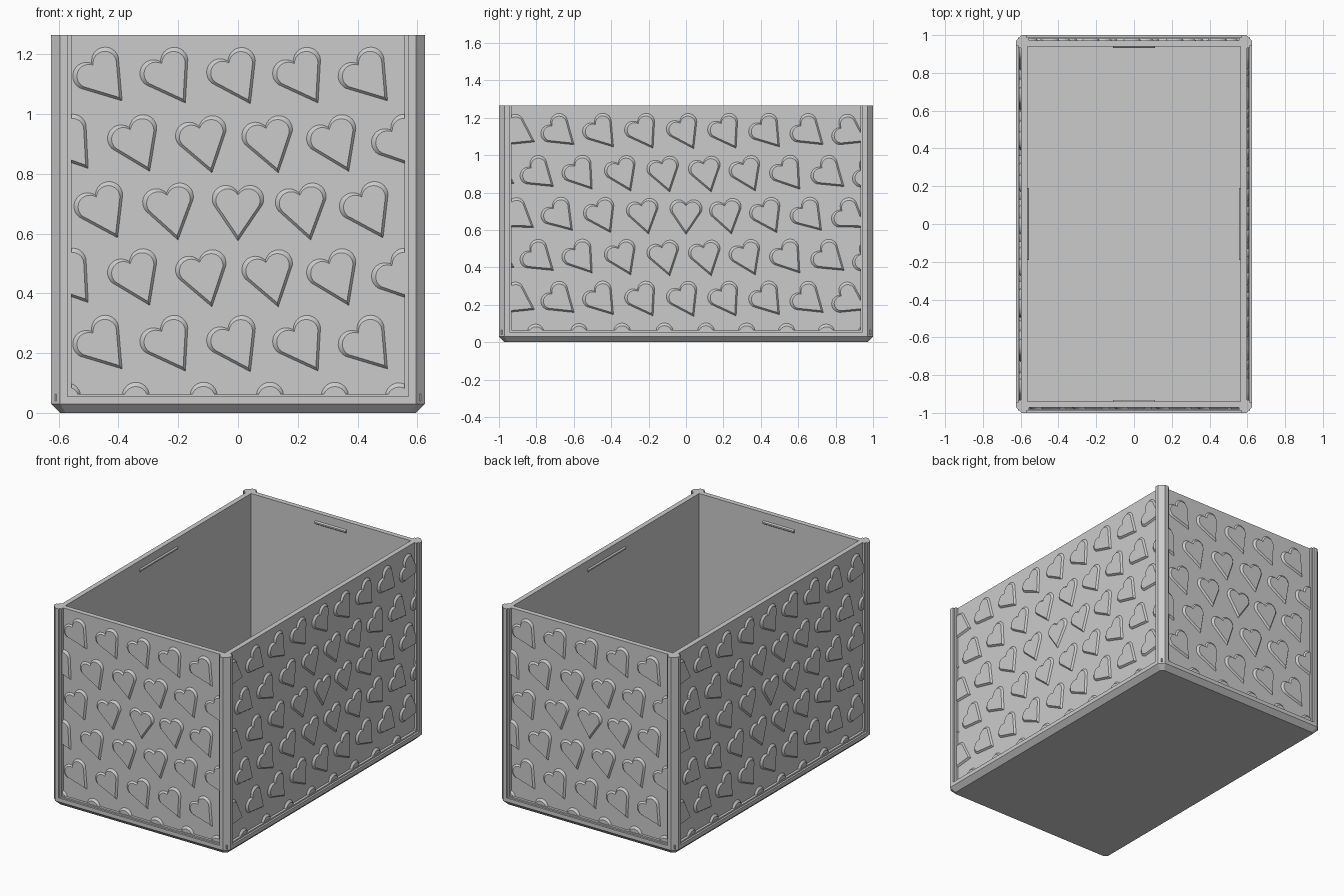
import bpy, bmesh, math
from mathutils import Vector, Matrix

cube = bpy.data.objects.get("Cube")
if cube:
    bpy.data.objects.remove(cube)

HX, HY, TOP = 0.625, 1.0, 1.265       # half width, half depth, height
CHAMFER, STEP, PANEL, INNER = 0.03, 0.012, 0.028, 0.06
PITCH, MID = 0.222, 0.665             # heart spacing and pattern centre height

grey = bpy.data.materials.new("plain_grey")
grey.use_nodes = True
COLOUR = (0.6, 0.6, 0.6, 1)
grey.diffuse_color = COLOUR
grey.node_tree.nodes["Principled BSDF"].inputs["Base Color"].default_value = COLOUR


def finish(bm, name, recalc=True):
    if recalc:
        bmesh.ops.recalc_face_normals(bm, faces=bm.faces)
    mesh = bpy.data.meshes.new(name)
    bm.to_mesh(mesh)
    bm.free()
    mesh.materials.append(grey)
    obj = bpy.data.objects.new(name, mesh)
    bpy.context.collection.objects.link(obj)
    return obj


def box(name, x0, x1, y0, y1, z0, z1):
    bm = bmesh.new()
    size = Matrix.Diagonal((x1 - x0, y1 - y0, z1 - z0, 1))
    centre = Matrix.Translation(((x0 + x1) / 2, (y0 + y1) / 2, (z0 + z1) / 2))
    bmesh.ops.create_cube(bm, size=1, matrix=centre @ size)
    return finish(bm, name)


def loft(name, rings):
    bm = bmesh.new()
    loops = [[bm.verts.new(p) for p in ring] for ring in rings]
    for a, b in zip(loops, loops[1:]):
        for i in range(len(a)):
            j = (i + 1) % len(a)
            bm.faces.new((a[i], a[j], b[j], b[i]))
    bm.faces.new(loops[0])
    bm.faces.new(loops[-1])
    return finish(bm, name)


def cut_rect(inset, cut, z):
    x, y = HX - inset, HY - inset
    return [(x, y - cut, z), (x - cut, y, z), (cut - x, y, z), (-x, y - cut, z),
            (-x, cut - y, z), (cut - x, -y, z), (x - cut, -y, z), (x, cut - y, z)]


# Base with chamfered underside, and the small step above it
loft("base", [cut_rect(CHAMFER, 0.018, 0), cut_rect(0, CHAMFER, CHAMFER),
              cut_rect(0, CHAMFER, 0.055)])
box("base_step", STEP - HX, HX - STEP, STEP - HY, HY - STEP, 0.04, 0.064)

# Corner posts with a stepped, chamfered section
a, b, c = 0.055, 0.068, INNER - 0.001
half = [(0, CHAMFER), (CHAMFER, 0), (a, 0), (a, STEP), (b, STEP), (b, c), (c, c)]
section = half + [(c, b), (STEP, b), (STEP, a), (0, a)]
for sx in (-1, 1):
    for sy in (-1, 1):
        name = ("front" if sy < 0 else "back") + ("_left" if sx > 0 else "_right") + "_post"
        loft(name, [[(sx * (HX - u), sy * (HY - v), z) for u, v in section]
                    for z in (0.05, TOP)])


def heart_outline():
    right = []
    for i in range(13):
        t = math.radians(150 - 175 * i / 12)
        right.append(Vector((0.04 + 0.045 * math.cos(t), 0.05 + 0.045 * math.sin(t))))
    left = [Vector((-p.x, p.y)) for p in reversed(right[1:])]
    right[0].x = 0
    return right + [Vector((0, -0.088))] + left


OUTLINE = heart_outline()


def hearts(name, half_len, distance, angle):
    """Raised hearts on one wall, turning further with distance from the middle."""
    bm = bmesh.new()
    pivot = Vector((0, 0.015))
    columns = int(half_len / PITCH) + 1
    for row in range(-3, 3):
        shift = 0.5 if row % 2 else 0
        for col in range(-columns - 1, columns + 1):
            u, v = (col + shift) * PITCH, row * PITCH * 1.01
            if abs(u) > half_len + 0.08:
                continue
            turn = Matrix.Rotation(math.radians(62) * math.hypot(u, v), 2)
            rings = []
            for scale, lift in ((1.04, -0.002), (0.87, 0.011)):
                ring = []
                for p in OUTLINE:
                    q = turn @ (pivot + (p - pivot) * scale)
                    ring.append(bm.verts.new((u + q.x, -distance - lift, MID + v + q.y)))
                rings.append(ring)
            low, high = rings
            for i in range(len(low)):
                j = (i + 1) % len(low)
                bm.faces.new((low[j], low[i], high[i], high[j]))
            bm.faces.new(list(reversed(high)))
    # Trim the pattern to the panel
    for co, no in (((half_len, 0, 0), (1, 0, 0)), ((-half_len, 0, 0), (-1, 0, 0)),
                   ((0, 0, 0.064), (0, 0, -1))):
        geom = bm.verts[:] + bm.edges[:] + bm.faces[:]
        bmesh.ops.bisect_plane(bm, geom=geom, plane_co=co, plane_no=no, clear_outer=True)
    bm.transform(Matrix.Rotation(angle, 4, 'Z'))
    obj = finish(bm, name, recalc=False)
    bpy.ops.object.select_all(action='DESELECT')
    obj.select_set(True)
    bpy.context.view_layer.objects.active = obj
    bpy.ops.object.shade_smooth_by_angle(angle=math.radians(30))


# Floor inside
box("floor", INNER - HX, HX - INNER, INNER - HY, HY - INNER, 0.05, 0.066)

# Walls, heart reliefs and the inner catch ridges
for k, side in enumerate(("front", "left", "back", "right")):
    along, out = (HX, HY) if k % 2 == 0 else (HY, HX)
    turn = Matrix.Rotation(k * math.pi / 2, 4, 'Z')
    wall = box(side + "_wall", INNER - along, along - INNER, PANEL - out, INNER - out, 0.05, TOP)
    wall.data.transform(turn)
    hearts(side + "_hearts", along - b, out - PANEL, k * math.pi / 2)
    length = 0.11 if k % 2 == 0 else 0.19
    y0, y1 = INNER - out - 0.002, INNER - out + 0.008
    profile = [(y0, 1.19), (y1, 1.198), (y1, 1.207), (y0, 1.215)]
    ridge = loft(side + "_ridge", [[(x, y, z) for y, z in profile] for x in (-length, length)])
    ridge.data.transform(turn)
